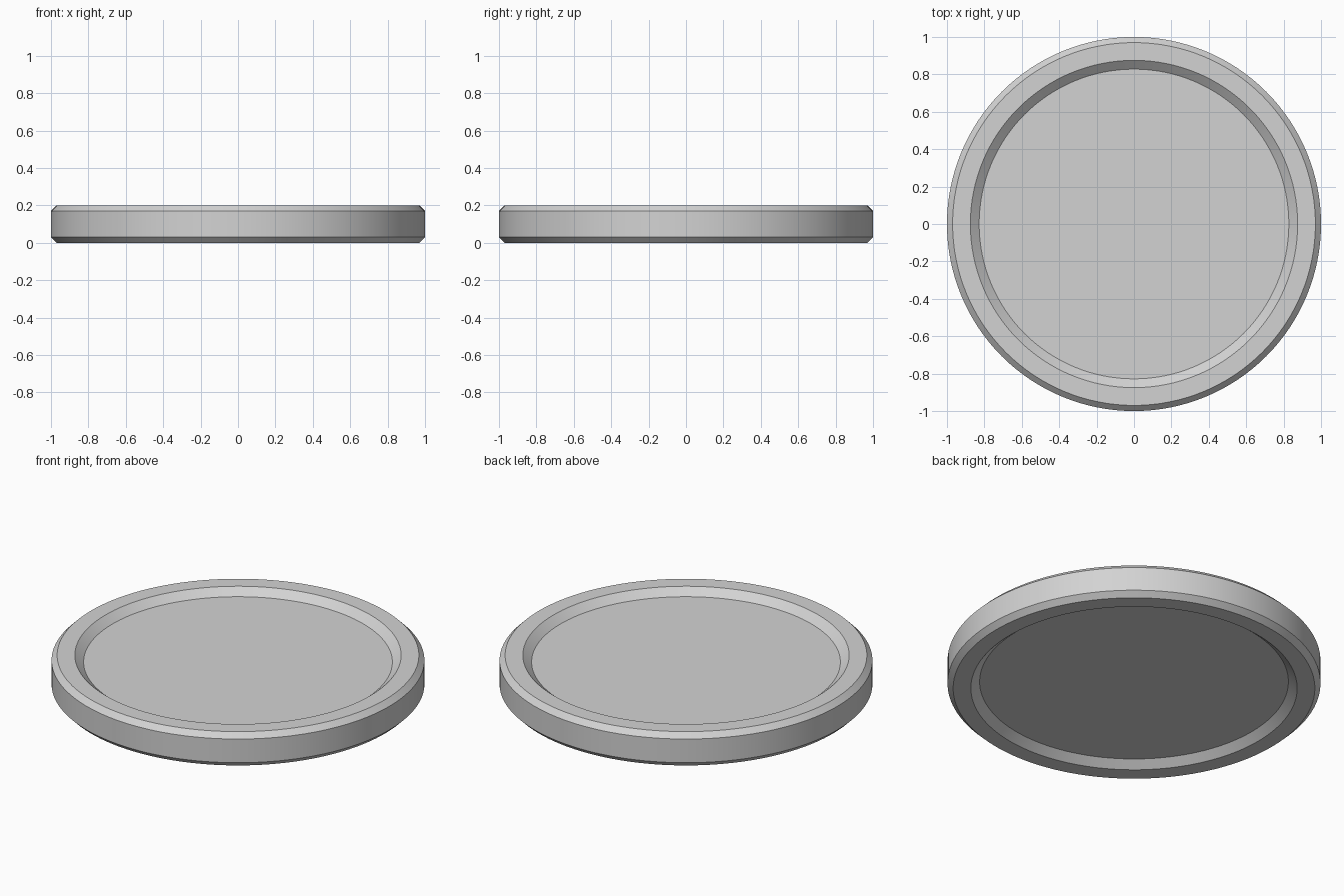
import bpy
import bmesh
import math
from mathutils import Vector

SEGMENTS = 128
HEIGHT = 0.2

cube = bpy.data.objects.get("Cube")
if cube:
    bpy.data.objects.remove(cube, do_unlink=True)

# One grey material for the whole disc
grey = bpy.data.materials.new("light_grey")
grey.use_nodes = True
colour = (0.65, 0.65, 0.65, 1)
grey.diffuse_color = colour
grey.node_tree.nodes["Principled BSDF"].inputs["Base Color"].default_value = colour

# Upper half profile: recessed floor, sloped wall, flat rim, outer chamfer
upper = [(0, 0.16), (0.828, 0.16), (0.875, HEIGHT), (0.97, HEIGHT), (1, 0.17)]
# The underside mirrors the top
lower = [(r, HEIGHT - z) for r, z in reversed(upper)]

# Revolve the profile round the vertical axis
bm = bmesh.new()
verts = [bm.verts.new((r, 0, z)) for r, z in upper + lower]
edges = [bm.edges.new(pair) for pair in zip(verts, verts[1:])]
bmesh.ops.spin(bm, geom=verts + edges, cent=Vector(), axis=Vector((0, 0, 1)),
               angle=math.tau, steps=SEGMENTS)
bmesh.ops.remove_doubles(bm, verts=bm.verts[:], dist=0.0005)
bmesh.ops.recalc_face_normals(bm, faces=bm.faces[:])

mesh = bpy.data.meshes.new("recessed_disc")
bm.to_mesh(mesh)
bm.free()
mesh.materials.append(grey)

disc = bpy.data.objects.new("recessed_disc", mesh)
bpy.context.collection.objects.link(disc)

# Smooth round the circumference, crisp at the profile corners
bpy.ops.object.select_all(action="DESELECT")
disc.select_set(True)
bpy.context.view_layer.objects.active = disc
bpy.ops.object.shade_smooth_by_angle(angle=math.radians(30))
